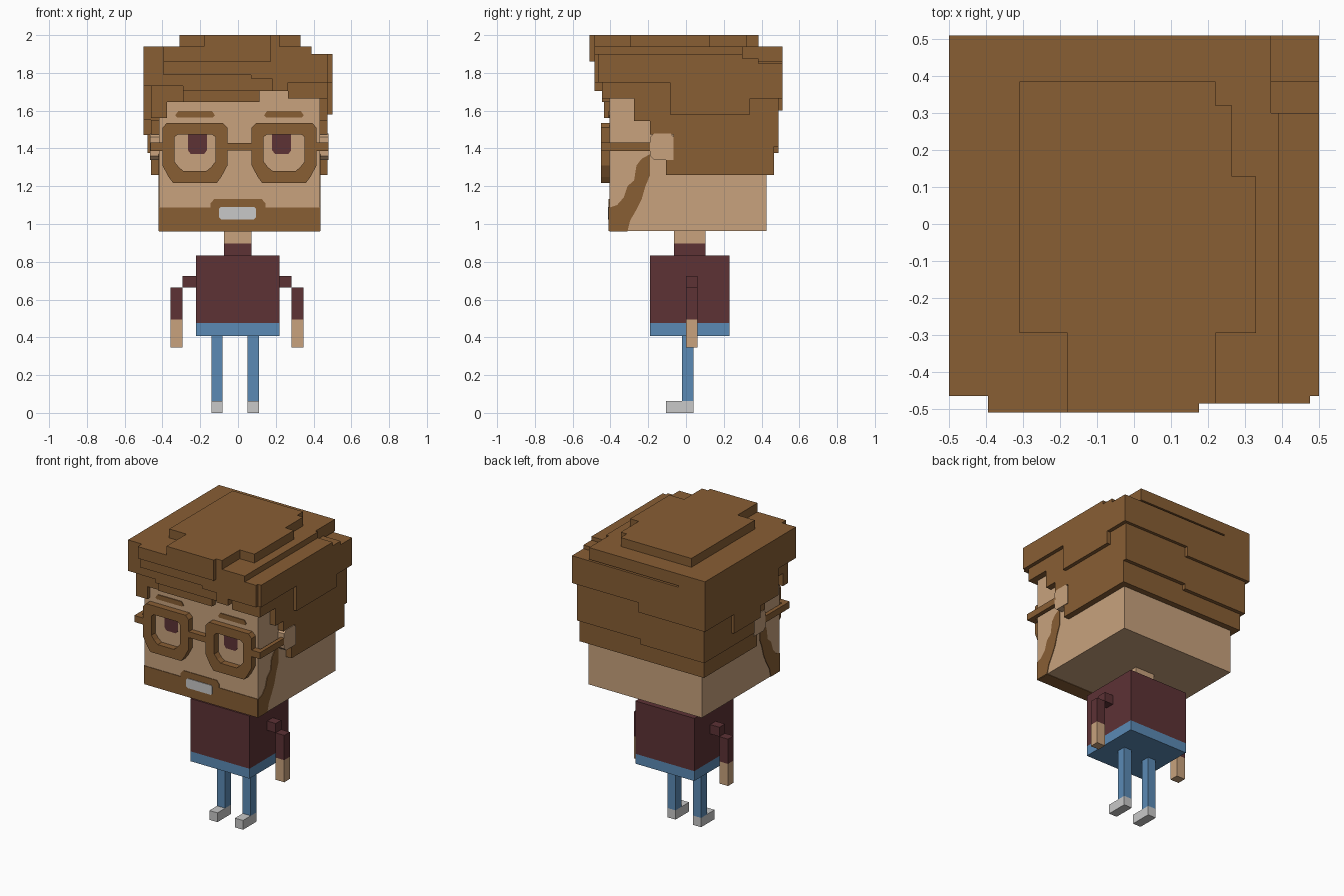
import bpy, bmesh


def material(name, rgb):
    m = bpy.data.materials.new(name)
    lin = [((c / 255 + 0.055) / 1.055) ** 2.4 for c in rgb]
    m.diffuse_color = (*lin, 1)
    return m


SKIN = material("skin", (200, 162, 125))
BROWN = material("brown hair", (136, 94, 52))
MAROON = material("maroon", (93, 50, 53))
BLUE = material("denim blue", (91, 138, 181))
GREY = material("light grey", (200, 200, 200))


def finish(name, bm, mat):
    bmesh.ops.recalc_face_normals(bm, faces=bm.faces[:])
    me = bpy.data.meshes.new(name)
    bm.to_mesh(me)
    bm.free()
    me.materials.append(mat)
    ob = bpy.data.objects.new(name, me)
    bpy.context.collection.objects.link(ob)
    return ob


def place(axis, p, d):
    """Turn a 2D profile point and a depth into a 3D point."""
    return {"x": (d, p[0], p[1]), "y": (p[0], d, p[1]), "z": (p[0], p[1], d)}[axis]


def prism(name, axis, pts, d0, d1, mat):
    """Extrude a profile along an axis from d0 to d1."""
    bm = bmesh.new()
    a = [bm.verts.new(place(axis, p, d0)) for p in pts]
    b = [bm.verts.new(place(axis, p, d1)) for p in pts]
    bm.faces.new(a)
    bm.faces.new(b[::-1])
    n = len(pts)
    for i in range(n):
        j = (i + 1) % n
        bm.faces.new((a[i], b[i], b[j], a[j]))
    return finish(name, bm, mat)


def box(name, x0, x1, y0, y1, z0, z1, mat):
    return prism(name, "z", [(x0, y0), (x1, y0), (x1, y1), (x0, y1)], z0, z1, mat)


def ring(name, outer, inner, y0, y1, mat):
    """Flat frame between two matching outlines."""
    bm = bmesh.new()
    loops = [[bm.verts.new((p[0], y, p[1])) for p in pts]
             for pts, y in ((outer, y0), (inner, y0), (inner, y1), (outer, y1))]
    n = len(outer)
    for k in range(4):
        a, b = loops[k], loops[(k + 1) % 4]
        for i in range(n):
            j = (i + 1) % n
            bm.faces.new((a[i], a[j], b[j], b[i]))
    return finish(name, bm, mat)


# Body
box("torso", -0.223, 0.219, -0.19, 0.23, 0.475, 0.833, MAROON)
box("waistband", -0.223, 0.219, -0.19, 0.23, 0.408, 0.475, BLUE)
box("collar", -0.075, 0.071, -0.063, 0.103, 0.833, 0.897, MAROON)
box("neck", -0.075, 0.071, -0.063, 0.103, 0.897, 0.965, SKIN)
for s, side in ((-1, "left"), (1, "right")):
    cx = -0.005 + s * 0.32
    sx = sorted((-0.002 + s * 0.22, cx - s * 0.032))
    box(side + "_shoulder", sx[0], sx[1], 0.0, 0.06, 0.663, 0.726, MAROON)
    box(side + "_sleeve", cx - 0.032, cx + 0.032, 0.0, 0.06, 0.495, 0.663, MAROON)
    box(side + "_hand", cx - 0.032, cx + 0.032, 0.0, 0.06, 0.345, 0.495, SKIN)
    lx = -0.015 + s * 0.096
    box(side + "_leg", lx - 0.03, lx + 0.03, -0.022, 0.039, 0.063, 0.41, BLUE)
    box(side + "_shoe", lx - 0.03, lx + 0.03, -0.105, 0.039, 0, 0.063, GREY)

# Head and ears
box("head", -0.417, 0.434, -0.405, 0.425, 0.963, 1.78, SKIN)
ear = [(-0.19, 1.36), (-0.17, 1.34), (-0.065, 1.34), (-0.065, 1.46),
       (-0.08, 1.478), (-0.17, 1.478), (-0.19, 1.46)]
prism("left_ear", "x", ear, -0.465, -0.41, SKIN)
prism("right_ear", "x", ear, 0.43, 0.48, SKIN)

# Face plates: beard, mouth, eyes, brows
prism("beard_front", "y", [(-0.417, 0.963), (0.434, 0.963), (0.434, 1.087), (0.145, 1.087),
      (0.145, 1.11), (0.125, 1.133), (-0.125, 1.133), (-0.145, 1.11), (-0.145, 1.087),
      (-0.417, 1.087)], -0.409, -0.404, BROWN)
side_beard = [(-0.405, 1.087), (-0.365, 1.1), (-0.33, 1.14), (-0.31, 1.2), (-0.275, 1.23),
              (-0.262, 1.31), (-0.235, 1.345), (-0.19, 1.37), (-0.19, 1.26), (-0.215, 1.2),
              (-0.235, 1.13), (-0.26, 1.08), (-0.295, 1.02), (-0.31, 0.963), (-0.405, 0.963)]
prism("beard_left", "x", side_beard, -0.421, -0.416, BROWN)
prism("beard_right", "x", side_beard, 0.433, 0.438, BROWN)
box("beard_under", -0.417, 0.434, -0.405, -0.31, 0.96, 0.964, BROWN)
prism("teeth", "y", [(-0.1, 1.035), (-0.09, 1.025), (0.085, 1.025), (0.095, 1.035),
      (0.095, 1.08), (0.085, 1.09), (-0.09, 1.09), (-0.1, 1.08)], -0.413, -0.408, GREY)
MID = 0.008
for s, side in ((-1, "left"), (1, "right")):
    c = MID + s * 0.223
    prism(side + "_eye", "y", [(c - 0.05, 1.475), (c - 0.05, 1.39), (c - 0.035, 1.37),
          (c + 0.035, 1.37), (c + 0.05, 1.39), (c + 0.05, 1.475)], -0.409, -0.404, MAROON)
    b = MID + s * 0.235
    prism(side + "_eyebrow", "y", [(b - 0.105, 1.575), (b - 0.095, 1.565), (b + 0.095, 1.565),
          (b + 0.105, 1.575), (b + 0.09, 1.597), (b - 0.09, 1.597)], -0.411, -0.404, BROWN)

    # Glasses: frame, hinge and temple
    g = MID + s * 0.236
    half_o = [(0.148, 1.535), (0.172, 1.51), (0.172, 1.31), (0.14, 1.25), (0.115, 1.216)]
    half_i = [(0.09, 1.475), (0.108, 1.46), (0.108, 1.33), (0.085, 1.3), (0.06, 1.28)]
    outer, inner = ([(g + x, z) for x, z in h] + [(g - x, z) for x, z in h[::-1]]
                    for h in (half_o, half_i))
    ring(side + "_glasses_frame", outer, inner, -0.449, -0.404, BROWN)
    hx = sorted((g + s * 0.165, MID + s * 0.472))
    box(side + "_glasses_hinge", hx[0], hx[1], -0.449, -0.405, 1.387, 1.431, BROWN)
    tx = sorted((MID + s * 0.445, MID + s * 0.472))
    box(side + "_glasses_temple", tx[0], tx[1], -0.43, -0.18, 1.387, 1.431, BROWN)
box("glasses_bridge", -0.065, 0.08, -0.449, -0.41, 1.39, 1.43, BROWN)

# Hair: side layer around the ears, cut to a stepped outline
prism("hair_sides", "x", [(-0.275, 1.85), (-0.275, 1.545), (-0.19, 1.545), (-0.19, 1.475),
      (-0.065, 1.475), (-0.065, 1.34), (-0.105, 1.34), (-0.105, 1.26), (0.465, 1.26),
      (0.465, 1.85)], -0.46, 0.475, BROWN)
# Second layer, a little wider and ending higher
prism("hair_mid_back", "y", [(-0.48, 1.375), (0, 1.375), (0, 1.41), (0.475, 1.41),
      (0.475, 1.8), (-0.48, 1.8)], -0.05, 0.49, BROWN)
# Outer panels
prism("hair_outer_right", "x", [(-0.465, 1.9), (-0.465, 1.75), (-0.085, 1.75), (-0.085, 1.58),
      (0.34, 1.58), (0.34, 1.665), (0.51, 1.665), (0.51, 1.85), (0.385, 1.85),
      (0.385, 1.875), (0.3, 1.875), (0.3, 1.9)], 0.3, 0.5, BROWN)
prism("hair_outer_left", "x", [(-0.465, 1.94), (-0.465, 1.73), (-0.275, 1.73), (-0.275, 1.55),
      (-0.085, 1.55), (-0.085, 1.47), (0.2, 1.47), (0.2, 1.6), (0.51, 1.6), (0.51, 1.94)],
      -0.5, -0.3, BROWN)
prism("hair_outer_back", "y", [(-0.5, 1.6), (0, 1.6), (0, 1.665), (0.5, 1.665),
      (0.5, 1.85), (-0.5, 1.85)], 0.34, 0.51, BROWN)
# Fringe layers, stepping forward as they rise
box("fringe_corner", -0.46, -0.375, -0.435, -0.38, 1.56, 1.75, BROWN)
box("fringe_left", -0.46, -0.28, -0.435, -0.2, 1.645, 1.75, BROWN)
prism("fringe_low", "y", [(-0.29, 1.645), (0.115, 1.645), (0.115, 1.705), (0.265, 1.705),
      (0.265, 1.665), (0.475, 1.665), (0.475, 1.85), (-0.29, 1.85)], -0.445, -0.2, BROWN)
prism("fringe_mid", "y", [(-0.395, 1.73), (-0.29, 1.73), (-0.29, 1.705), (0.265, 1.705),
      (0.265, 1.75), (0.475, 1.75), (0.475, 1.88), (-0.395, 1.88)], -0.468, -0.2, BROWN)
prism("fringe_high", "y", [(-0.395, 1.79), (0.07, 1.79), (0.07, 1.77), (0.18, 1.77),
      (0.18, 1.705), (0.265, 1.705), (0.265, 1.75), (0.475, 1.75), (0.475, 1.9),
      (-0.395, 1.9)], -0.485, -0.3, BROWN)
# Cap and crown
prism("hair_cap", "z", [(-0.5, -0.465), (-0.395, -0.465), (-0.395, -0.51), (0.175, -0.51),
      (0.175, -0.485), (0.39, -0.485), (0.39, 0.3), (0.37, 0.3), (0.37, 0.51),
      (-0.5, 0.51)], 1.86, 1.94, BROWN)
prism("hair_crown", "z", [(-0.31, 0.385), (0.22, 0.385), (0.22, 0.32), (0.265, 0.32),
      (0.265, 0.128), (0.33, 0.128), (0.33, -0.295), (0.22, -0.295), (0.22, -0.485),
      (0.175, -0.485), (0.175, -0.51), (-0.18, -0.51), (-0.18, -0.295), (-0.31, -0.295)],
      1.9, 2.0, BROWN)
